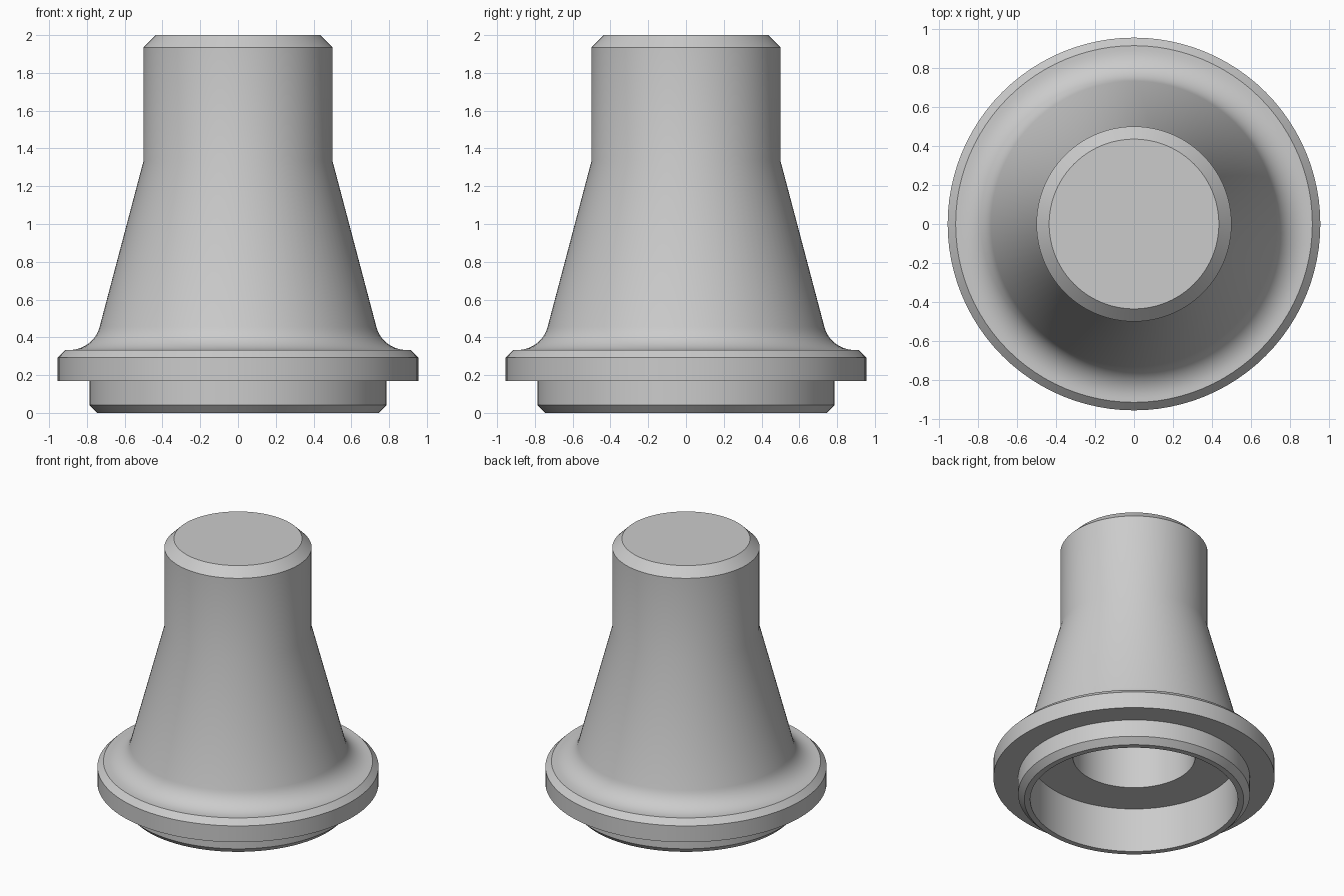
import bpy, bmesh, math

if "Cube" in bpy.data.objects:
    bpy.data.objects.remove(bpy.data.objects["Cube"])

SEGMENTS = 96

grey = bpy.data.materials.new("plain_grey")
grey.diffuse_color = (0.6, 0.6, 0.6, 1)
grey.use_nodes = True
grey.node_tree.nodes["Principled BSDF"].inputs["Base Color"].default_value = grey.diffuse_color


def fillet(a, corner, b, radius, steps=10):
    """Points of a round tangent to the lines corner-a and corner-b."""
    def unit(p):
        dx, dz = p[0] - corner[0], p[1] - corner[1]
        n = math.hypot(dx, dz)
        return dx / n, dz / n
    u, v = unit(a), unit(b)
    half = math.acos(u[0] * v[0] + u[1] * v[1]) / 2
    bis = unit((corner[0] + u[0] + v[0], corner[1] + u[1] + v[1]))
    d, t = radius / math.sin(half), radius / math.tan(half)
    cx, cz = corner[0] + bis[0] * d, corner[1] + bis[1] * d
    a0 = math.atan2(corner[1] + u[1] * t - cz, corner[0] + u[0] * t - cx)
    a1 = math.atan2(corner[1] + v[1] * t - cz, corner[0] + v[0] * t - cx)
    sweep = (a1 - a0 + math.pi) % (2 * math.pi) - math.pi
    return [(cx + radius * math.cos(a0 + sweep * i / steps),
             cz + radius * math.sin(a0 + sweep * i / steps)) for i in range(steps + 1)]


def lathe(name, profile):
    """Spin a profile that starts and ends with open rings, then cap both."""
    bm = bmesh.new()
    rings = [[bm.verts.new((r * math.cos(2 * math.pi * i / SEGMENTS),
                            r * math.sin(2 * math.pi * i / SEGMENTS), z))
              for i in range(SEGMENTS)] for r, z in profile]
    for low, high in zip(rings, rings[1:]):
        for i in range(SEGMENTS):
            j = (i + 1) % SEGMENTS
            bm.faces.new((low[i], low[j], high[j], high[i]))
    bm.faces.new(rings[0])
    bm.faces.new(rings[-1])
    bmesh.ops.recalc_face_normals(bm, faces=bm.faces)
    mesh = bpy.data.meshes.new(name)
    bm.to_mesh(mesh)
    bm.free()
    mesh.materials.append(grey)
    obj = bpy.data.objects.new(name, mesh)
    bpy.context.collection.objects.link(obj)
    bpy.ops.object.select_all(action='DESELECT')
    obj.select_set(True)
    bpy.context.view_layer.objects.active = obj
    bpy.ops.object.shade_smooth_by_angle(angle=math.radians(30))
    return obj


# Stepped blind bore, from its closed end down to the open mouth
bore = [(0.415, 1.88), (0.415, 0.333), (0.705, 0.333), (0.705, 0)]
# Chamfered spigot below the flange
spigot = [(0.745, 0), (0.787, 0.042), (0.787, 0.17)]
# Flange with a chamfered upper rim
flange = [(0.955, 0.17), (0.955, 0.292), (0.914, 0.333)]
# Rounded blend from the flange into the tapered body
blend = fillet((0.914, 0.333), (0.765, 0.333), (0.5, 1.335), 0.165)
# Straight neck with a chamfered top
neck = [(0.5, 1.335), (0.5, 1.935), (0.435, 2)]

lathe("hollow_flanged_cap", bore + spigot + flange + blend + neck)
